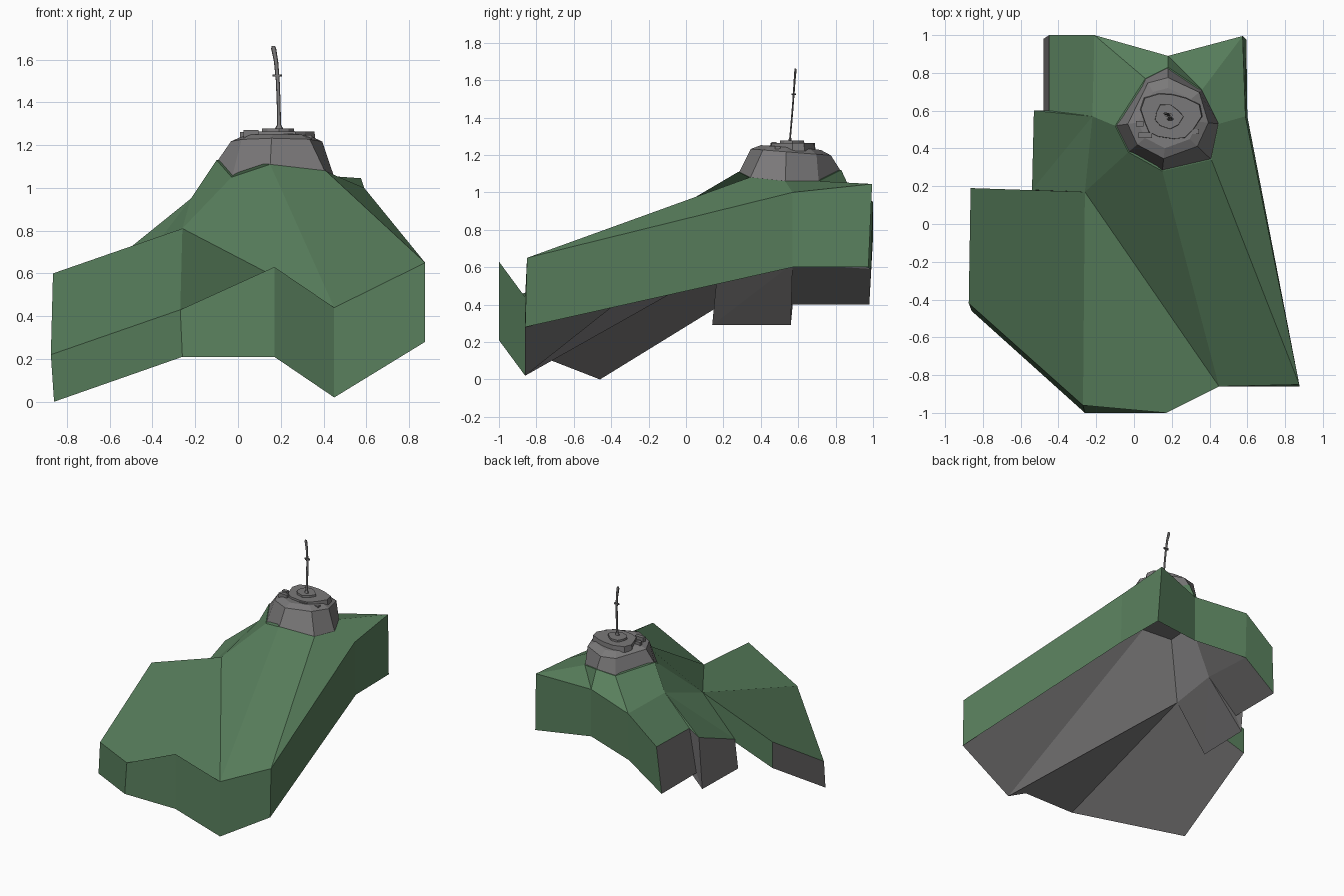
import bpy, bmesh, math
from mathutils import Vector

if "Cube" in bpy.data.objects:
    bpy.data.objects.remove(bpy.data.objects["Cube"])


def material(name, rgb):
    m = bpy.data.materials.new(name)
    m.diffuse_color = (*rgb, 1)
    m.use_nodes = True
    m.node_tree.nodes["Principled BSDF"].inputs["Base Color"].default_value = m.diffuse_color
    return m


GREEN = material("grass_green", (0.10, 0.215, 0.11))
ROCK = material("rock_grey", (0.195, 0.19, 0.192))


def finish(bm, name, mats):
    bmesh.ops.recalc_face_normals(bm, faces=bm.faces[:])
    me = bpy.data.meshes.new(name)
    bm.to_mesh(me)
    bm.free()
    for m in mats:
        me.materials.append(m)
    ob = bpy.data.objects.new(name, me)
    bpy.context.collection.objects.link(ob)
    return ob


# Plan points: x, y, top z, bottom z, then the bottom's x and y shift
PLAN = {
    "A": (-.865, .19, .60, .40, 0, 0), "B": (-.875, -.42, .22, 0, .015, -.04),
    "F2": (-.27, -.96, .43, .21, .01, -.04), "F3": (.17, -1, .63, .21, 0, 0),
    "F4": (.45, -.86, .44, .02, 0, 0), "F5": (.875, -.85, .65, .28, 0, -.01),
    "S": (.59, .57, 1.0, .60, .01, 0), "K1": (.575, .995, 1.045, .60, .02, -.02),
    "K2": (.18, .89, .99, .63, 0, 0), "K3": (-.21, 1, .95, .59, 0, -.01),
    "K4": (-.45, 1, .76, .40, -.03, -.02), "K5": (-.45, .6, .75, .40, -.03, -.04),
    "M1": (-.53, .6, .70, .29, 0, -.04), "M2": (-.54, .18, .53, .29, 0, -.04),
    "I": (-.26, .17, .81, .60, 0, 0),
}
OUTLINE = list(PLAN)
RING = [(-.03, .38, 1.05), (.15, .28, 1.11), (.41, .34, 1.08), (.45, .53, 1.06),
        (.36, .71, 1.06), (.18, .83, 1.12), (.06, .77, 1.08), (-.10, .52, 1.13)]

# Hill: top faces, hollow underside faces and walls around the outline
bm = bmesh.new()
top = {k: bm.verts.new((x, y, t)) for k, (x, y, t, b, dx, dy) in PLAN.items()}
low = {k: bm.verts.new((x + dx, y + dy, b)) for k, (x, y, t, b, dx, dy) in PLAN.items()}
for i, (x, y, z) in enumerate(RING):
    top[f"r{i}"] = bm.verts.new((x, y, z))
    low[f"r{i}"] = bm.verts.new((x, y, z - .11))
top["L"] = bm.verts.new((-.22, .57, .95))
low["L"] = bm.verts.new((-.22, .57, .62))
SHARED = ("A B F2 I,F2 F3 F4 I,I F4 r1 r0,F4 F5 r2 r1,F5 S r3 r2,S K1 r4 r3,"
          "K1 K2 r4,K2 r5 r4,K2 K3 r6 r5,K3 L r7 r6,L I r0 r7,K3 K4 K5 L,L K5 M1,L M1 M2,"
          "L M2 I,r0 r1 r2 r3 r4 r5 r6 r7")
for verts, spec, mat in ((top, SHARED, 0),
                         (low, SHARED.replace("F2 F3 F4 I", "I F2 F3 F4"), 1)):
    for names in spec.split(","):
        bm.faces.new([verts[n] for n in names.split()]).material_index = mat
for i, a in enumerate(OUTLINE):
    b = OUTLINE[(i + 1) % len(OUTLINE)]
    f = bm.faces.new((top[a], top[b], low[b], low[a]))
    f.material_index = 1 if a in ("A", "K4", "K5", "M1", "M2") else 0
finish(bm, "hill", [GREEN, ROCK])


def loft(name, rings):
    """Closed solid through rings of equal point count."""
    bm = bmesh.new()
    vs = [[bm.verts.new(p) for p in r] for r in rings]
    n = len(vs[0])
    for a, b in zip(vs, vs[1:]):
        for i in range(n):
            j = (i + 1) % n
            bm.faces.new((a[i], a[j], b[j], b[i]))
    bm.faces.new(vs[0])
    bm.faces.new(vs[-1])
    return finish(bm, name, [ROCK])


# Rock cap: skirt from the hill up to a shoulder, then a low plateau
C = Vector((.18, .56, 0))


def shoulder(r, z):
    pts = []
    for p in RING:
        d = (Vector((p[0], p[1], 0)) - C).normalized()
        pts.append(C + d * r + Vector((0, 0, z - .08 * d.y * r)))
    return pts


skirt = [(x, y, z - .01) for x, y, z in RING]
loft("rock_cap", [skirt, shoulder(.215, 1.215), shoulder(.16, 1.24)])


# Irregular summit slabs
def slab(name, cx, cy, r, z0, z1, n, phase):
    def ring(z, s):
        return [(cx + s * r * (1 + .14 * math.sin(3 * a + phase)) * math.cos(a),
                 cy + s * r * .85 * (1 + .14 * math.cos(2 * a + phase)) * math.sin(a), z)
                for a in (2 * math.pi * i / n for i in range(n))]
    loft(name, [ring(z0, 1), ring(z1, .97)])


slab("summit_slab", .19, .57, .16, 1.22, 1.263, 13, .6)
slab("summit_knoll", .18, .57, .075, 1.25, 1.277, 9, 2.0)

# Small blocks along the rim of the summit
for i, (x, y, w) in enumerate([(.06, .47, .035), (.03, .53, .02), (.23, .46, .03),
                               (.31, .49, .035)]):
    hw, hd = w, .014
    base = [(x - hw, y - hd), (x + hw, y - hd), (x + hw, y + hd), (x - hw, y + hd)]
    loft(f"rim_block_{i + 1}", [[(*p, z) for p in base] for z in (1.215, 1.27 - .008 * i)])


# Bent mast with foot and collar
def circle(x, y, z, r, n=8):
    return [(x + r * math.cos(2 * math.pi * i / n), y + .5 * r * math.sin(2 * math.pi * i / n), z)
            for i in range(n)]


loft("mast", [circle(*p) for p in [(.192, .555, 1.25, .022), (.192, .556, 1.28, .018),
                                   (.192, .557, 1.295, .009), (.19, .566, 1.40, .009),
                                   (.186, .574, 1.50, .009), (.178, .58, 1.59, .01),
                                   (.167, .585, 1.65, .012), (.165, .585, 1.663, .008)]])
loft("mast_collar", [circle(.184, .576, z, .022) for z in (1.52, 1.53)])
